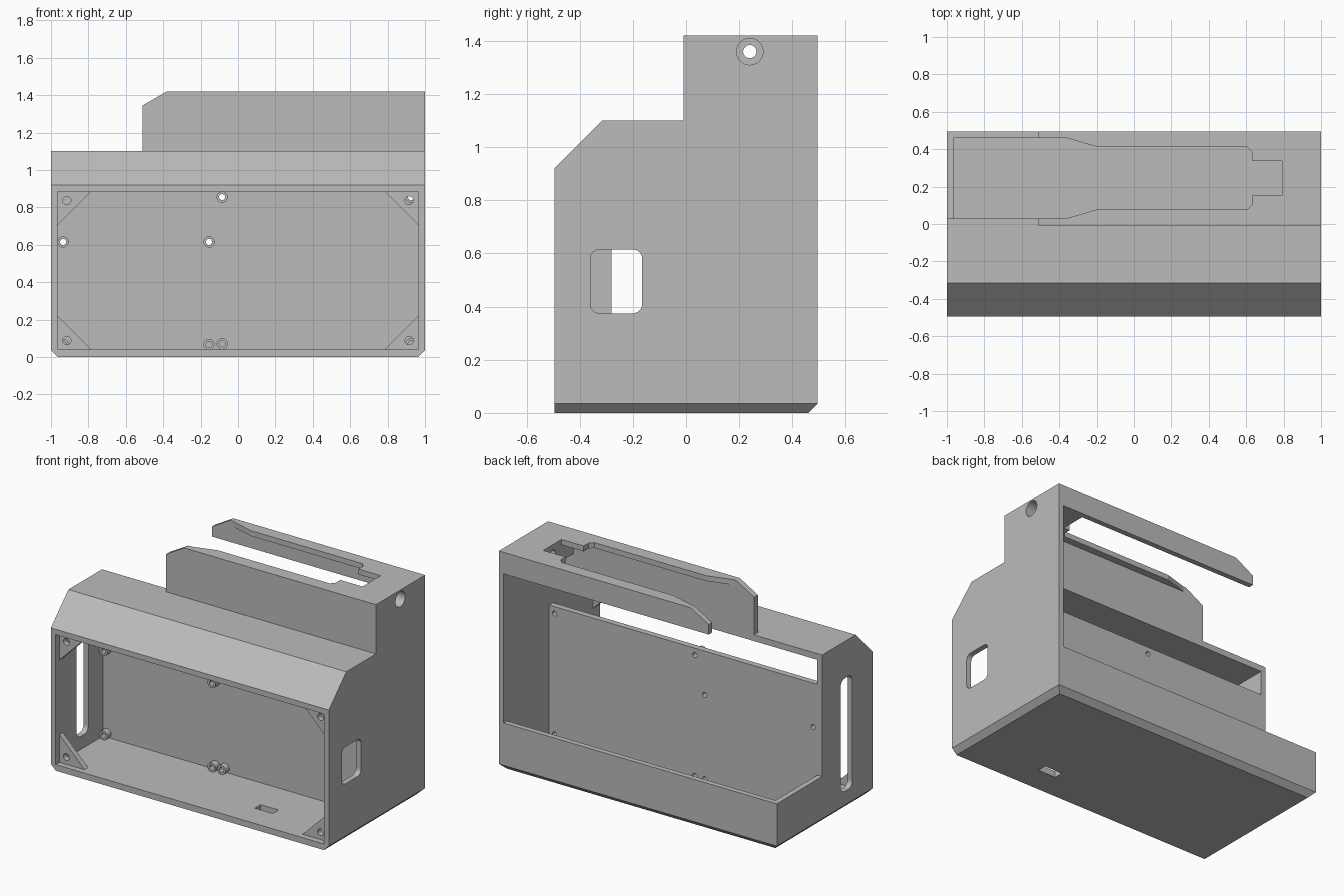
import bpy, bmesh, math
from mathutils import Vector

cube = bpy.data.objects.get("Cube")
if cube:
    bpy.data.objects.remove(cube, do_unlink=True)

grey = bpy.data.materials.new("plain grey")
grey.use_nodes = True
grey.diffuse_color = (0.5, 0.5, 0.5, 1)
grey.node_tree.nodes["Principled BSDF"].inputs["Base Color"].default_value = (0.5, 0.5, 0.5, 1)


def prism(name, points, axis, start, end):
    """Extrude a 2D outline along an axis; outline is in the other two axes, in order."""
    def place(p, d):
        u, v = p
        return Vector({"x": (d, u, v), "y": (u, d, v), "z": (u, v, d)}[axis])
    bm = bmesh.new()
    face = bm.faces.new([bm.verts.new(place(p, start)) for p in points])
    out = bmesh.ops.extrude_face_region(bm, geom=[face])
    moved = [g for g in out["geom"] if isinstance(g, bmesh.types.BMVert)]
    bmesh.ops.translate(bm, verts=moved, vec=place((0, 0), end - start))
    bmesh.ops.recalc_face_normals(bm, faces=bm.faces)
    mesh = bpy.data.meshes.new(name)
    bm.to_mesh(mesh)
    bm.free()
    mesh.materials.append(grey)
    obj = bpy.data.objects.new(name, mesh)
    bpy.context.collection.objects.link(obj)
    return obj


def rect(u0, u1, v0, v1, r=0):
    if not r:
        return [(u0, v0), (u1, v0), (u1, v1), (u0, v1)]
    pts = []
    corners = [(u1 - r, v1 - r), (u0 + r, v1 - r), (u0 + r, v0 + r), (u1 - r, v0 + r)]
    for k, (cu, cv) in enumerate(corners):
        for i in range(7):
            a = math.radians(90 * k + 15 * i)
            pts.append((cu + r * math.cos(a), cv + r * math.sin(a)))
    return pts


def circle(u, v, r, n=28):
    return [(u + r * math.cos(math.tau * i / n), v + r * math.sin(math.tau * i / n)) for i in range(n)]


def cut(obj, points, axis, start, end):
    cutter = prism("cutter", points, axis, start, end)
    cutter.hide_render = True
    mod = obj.modifiers.new("cut", "BOOLEAN")
    mod.operation = "DIFFERENCE"
    mod.solver = "EXACT"
    mod.object = cutter
    bpy.context.view_layer.objects.active = obj
    bpy.ops.object.modifier_apply(modifier=mod.name)
    bpy.data.objects.remove(cutter, do_unlink=True)


D = 0.495    # half depth
W = 0.965    # inner half width
TOP = 1.42

# Outer shell from its side profile
shell = prism("case_shell", [(-D, 0), (0.46, 0), (D, 0.035), (D, TOP), (-0.01, TOP),
                             (-0.01, 1.1), (-0.315, 1.1), (-D, 0.92)], "x", -1, 1)

# Bottom side chamfers
for s in (-1, 1):
    cut(shell, [(s * 0.955, -0.01), (s * 1.01, 0.045), (s * 1.01, -0.01)], "y", -0.6, 0.6)

# Front compartment and the gap above the dividing wall
cut(shell, [(-0.6, 0.04), (-0.01, 0.04), (-0.01, 1.06), (-0.32, 1.06), (-D, 0.885), (-0.6, 0.885)],
    "x", -W, W)
cut(shell, rect(-0.05, 0.1, 0.9, 1.06), "x", -W, W)

# Rear compartment, open at the back and at one end
cut(shell, rect(0.03, 0.46, 0.04, 1.28), "x", -W, W)
cut(shell, rect(0.03, 0.6, 0.31, 1.28), "x", -1.1, W)

# Shortened raised section with chamfered arm ends
cut(shell, [(-1.1, 1.1), (-0.51, 1.1), (-0.51, 1.345), (-0.38, TOP), (-0.38, 1.5), (-1.1, 1.5)],
    "y", -0.05, 0.6)

# Hollow under the top lip, then the stepped slot through it
cut(shell, rect(0.03, 0.46, 1.2, 1.385), "x", -0.7, 0.79)
half = [(-0.7, 0.215), (-0.36, 0.215), (-0.2, 0.168), (0.605, 0.168), (0.63, 0.143),
        (0.63, 0.093), (0.79, 0.093)]
slot = [(x, 0.245 + w) for x, w in half] + [(x, 0.245 - w) for x, w in reversed(half)]
cut(shell, slot, "z", 1.25, 1.5)

# Stepped round hole in the end of the raised section
cut(shell, circle(0.24, 1.36, 0.05), "x", 0.88, 1.1)
cut(shell, circle(0.24, 1.36, 0.025), "x", 0.7, 1.1)

# Openings in the side walls and floor
cut(shell, rect(-0.36, -0.165, 0.375, 0.615, 0.035), "x", 0.9, 1.1)
cut(shell, rect(-0.28, -0.16, 0.125, 0.86, 0.04), "x", -1.1, -0.9)
cut(shell, rect(0.345, 0.475, -0.32, -0.26), "z", -0.1, 0.1)

# Standoffs on the dividing wall, drilled through
mounts = [(-0.935, 0.615), (-0.155, 0.615), (-0.155, 0.067), (-0.935, 0.067),
          (-0.085, 0.855), (-0.085, 0.07), (0.925, 0.855), (0.925, 0.07)]
for i, (x, z) in enumerate(mounts):
    post = prism(f"standoff_{i + 1}", circle(x, z, 0.03), "y", -0.05, -0.008)
    for part in (post, shell):
        cut(part, circle(x, z, 0.016), "y", -0.07, 0.06)

# Drilled corner gussets set back from the front opening
for sx, side in ((-1, "right"), (1, "left")):
    for z, dz, level in ((0.04, 1, "lower"), (0.885, -1, "upper")):
        gusset = prism(f"{level}_{side}_gusset",
                       [(sx * W, z), (sx * (W - 0.18), z), (sx * W, z + dz * 0.18)],
                       "y", -0.457, -0.42)
        cut(gusset, circle(sx * 0.915, z + dz * 0.048, 0.022), "y", -0.5, -0.4)

# Crisp edges, smooth round bores
for obj in bpy.context.collection.objects:
    if obj.name.startswith("standoff"):
        bpy.ops.object.select_all(action="DESELECT")
        obj.select_set(True)
        bpy.context.view_layer.objects.active = obj
        bpy.ops.object.shade_smooth_by_angle(angle=math.radians(30))
